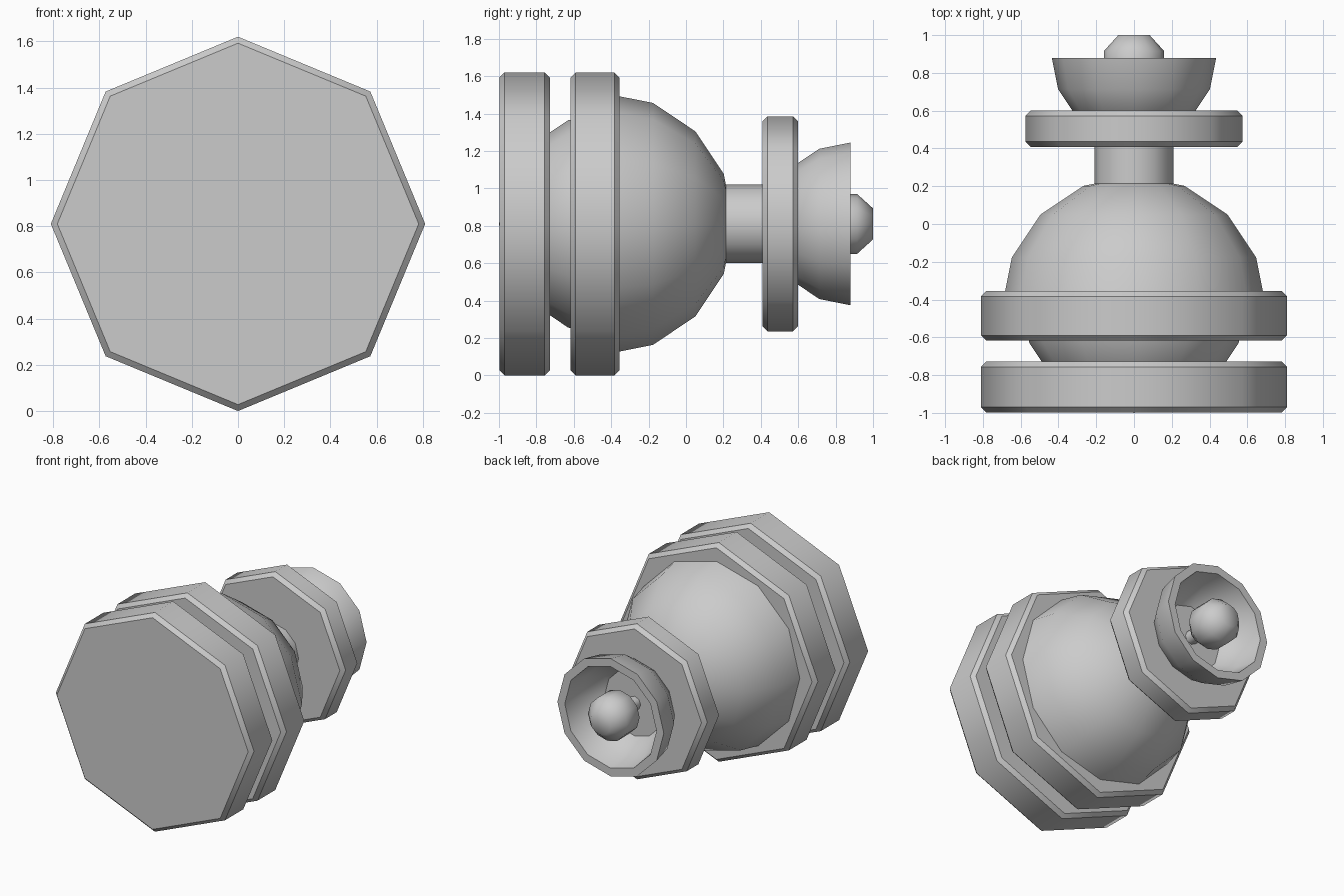
import bpy, bmesh, math

cube = bpy.data.objects.get("Cube")
if cube:
    bpy.data.objects.remove(cube, do_unlink=True)

AXIS_Z = 0.81

grey = bpy.data.materials.new("plain grey")
grey.diffuse_color = (0.6, 0.6, 0.6, 1)
grey.use_nodes = True
bsdf = next(n for n in grey.node_tree.nodes if n.type == 'BSDF_PRINCIPLED')
bsdf.inputs["Base Color"].default_value = (0.6, 0.6, 0.6, 1)


def lathe(name, profile, sides, sharp_rings=()):
    """Spin (radius, y) points about the lengthwise axis."""
    bm = bmesh.new()
    rings = []
    for r, y in profile:
        ring = []
        for i in range(sides if r > 0 else 1):
            a = math.tau * i / sides
            ring.append(bm.verts.new((r * math.cos(a), y, AXIS_Z + r * math.sin(a))))
        rings.append(ring)
    for a, b in zip(rings, rings[1:]):
        for i in range(sides):
            j = (i + 1) % sides
            corners = [a[i % len(a)], a[j % len(a)], b[j % len(b)], b[i % len(b)]]
            bm.faces.new(list(dict.fromkeys(corners)))
    bmesh.ops.recalc_face_normals(bm, faces=bm.faces)
    for f in bm.faces:
        f.smooth = True
    for k in sharp_rings:
        ring = rings[k]
        for i in range(sides):
            bm.edges.get((ring[i], ring[(i + 1) % sides])).smooth = False
    mesh = bpy.data.meshes.new(name)
    bm.to_mesh(mesh)
    bm.free()
    mesh.materials.append(grey)
    obj = bpy.data.objects.new(name, mesh)
    bpy.context.collection.objects.link(obj)


def plate(name, radius, y0, y1, c=0.028):
    """Octagonal plate with chamfered rims."""
    lathe(name, [(0, y0), (radius - c, y0), (radius, y0 + c),
                 (radius, y1 - c), (radius - c, y1), (0, y1)], 8, (1, 2, 3, 4))


def arc(radius, center, start, end, steps):
    """Profile points on a circle; angle 0 points to the back."""
    pts = []
    for i in range(steps + 1):
        a = math.radians(start + (end - start) * i / steps)
        r = radius * math.sin(a)
        pts.append((r if r > 1e-5 else 0, center + radius * math.cos(a)))
    return pts


# Octagonal plates
plate("front_plate", 0.81, -0.998, -0.728)
plate("middle_plate", 0.81, -0.618, -0.355)
plate("rear_plate", 0.575, 0.408, 0.6)

# Rounded body: inner ball and larger rear dome
lathe("inner_ball", arc(0.6, -0.4, 0, 180, 8), 12)
lathe("rear_dome", arc(0.7, -0.445, 0, 90, 4) + [(0, -0.445)], 12, (4,))

# Neck joining the dome and the rear plate
lathe("neck", [(0, 0.1), (0.21, 0.1), (0.21, 0.45), (0, 0.45)], 12, (1, 2))

# Hollow bowl opening to the back, with a thick rim
lathe("bowl", arc(0.435, 0.88, 180, 90, 4) + arc(0.375, 0.88, 90, 180, 4),
      12, (4, 5))

# Bulb on a thin stem inside the bowl
lathe("bulb", [(0, 0.685), (0.08, 0.685), (0.16, 0.77), (0.16, 0.915),
               (0.083, 1.0), (0, 1.0)], 12)
lathe("bulb_stem", [(0, 0.59), (0.05, 0.59), (0.05, 0.7), (0, 0.7)], 8, (1, 2))
